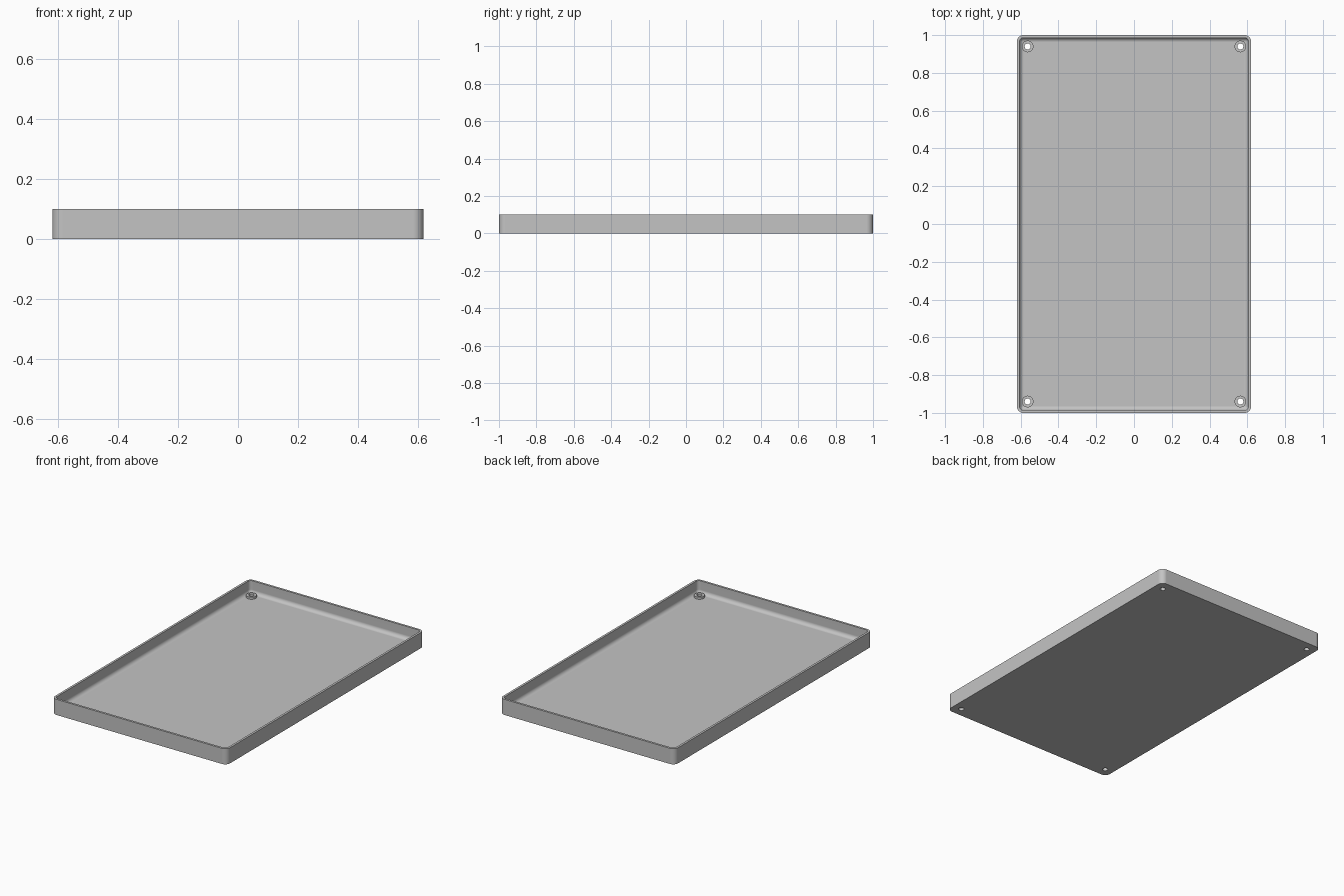
import bpy, bmesh, math

cube = bpy.data.objects.get("Cube")
if cube:
    bpy.data.objects.remove(cube, do_unlink=True)

HALF_X, HALF_Y, HEIGHT = 0.62, 1.0, 0.10
CORNER = 0.035        # outer corner radius
WALL = 0.014          # rim width
FLOOR = 0.02          # floor thickness
FILLET = 0.024        # curve between wall and floor
BOSS_X, BOSS_Y, BOSS_TOP = 0.563, 0.94, 0.034

grey = bpy.data.materials.new("plain grey")
grey.use_nodes = True
grey.diffuse_color = (0.55, 0.55, 0.55, 1)
grey.node_tree.nodes["Principled BSDF"].inputs["Base Color"].default_value = (0.55, 0.55, 0.55, 1)


def make_object(name, bm):
    bmesh.ops.recalc_face_normals(bm, faces=bm.faces)
    mesh = bpy.data.meshes.new(name)
    bm.to_mesh(mesh)
    bm.free()
    mesh.materials.append(grey)
    obj = bpy.data.objects.new(name, mesh)
    bpy.context.collection.objects.link(obj)
    return obj


def rounded_loop(bm, inset, z, steps=8):
    """Rounded rectangle, set in from the outer edge."""
    r = max(CORNER - inset, 0.006)
    cx, cy = HALF_X - inset - r, HALF_Y - inset - r
    loop = []
    for quarter, (sx, sy) in enumerate(((1, 1), (-1, 1), (-1, -1), (1, -1))):
        for i in range(steps + 1):
            a = (quarter + i / steps) * math.pi / 2
            loop.append(bm.verts.new((sx * cx + r * math.cos(a), sy * cy + r * math.sin(a), z)))
    return loop


def corner_cylinders(name, radius, bottom, top):
    """One upright cylinder at each screw position."""
    bm = bmesh.new()
    for sx in (-1, 1):
        for sy in (-1, 1):
            made = bmesh.ops.create_cone(bm, cap_ends=True, segments=32, radius1=radius,
                                         radius2=radius, depth=top - bottom)
            bmesh.ops.translate(bm, verts=made["verts"],
                                vec=(sx * BOSS_X, sy * BOSS_Y, (top + bottom) / 2))
    obj = make_object(name, bm)
    obj.hide_render = True
    return obj


# Tray shell: outside wall, rim, inside wall, fillet and floor
profile = [(0, 0), (0, HEIGHT), (WALL, HEIGHT)]
for i in range(9):
    a = i / 8 * math.pi / 2
    profile.append((WALL + FILLET * (1 - math.cos(a)), FLOOR + FILLET * (1 - math.sin(a))))
bm = bmesh.new()
loops = [rounded_loop(bm, inset, z) for inset, z in profile]
for low, high in zip(loops, loops[1:]):
    n = len(low)
    for i in range(n):
        j = (i + 1) % n
        bm.faces.new((low[i], low[j], high[j], high[i]))
bm.faces.new(loops[0])
bm.faces.new(loops[-1])
tray = make_object("tray", bm)

# Raised screw bosses, then holes through them and the floor
bosses = corner_cylinders("screw_bosses", 0.031, FLOOR / 2, BOSS_TOP)
drills = corner_cylinders("screw_hole_cutters", 0.016, -0.05, 0.2)
bpy.ops.object.select_all(action="DESELECT")
bpy.context.view_layer.objects.active = tray
tray.select_set(True)
for helper, operation in ((bosses, "UNION"), (drills, "DIFFERENCE")):
    mod = tray.modifiers.new(operation, "BOOLEAN")
    mod.object, mod.operation, mod.solver = helper, operation, "EXACT"
    bpy.ops.object.modifier_apply(modifier=mod.name)
    bpy.data.objects.remove(helper, do_unlink=True)

# Smooth curves, crisp edges and level flat faces
bpy.ops.object.shade_smooth_by_angle(angle=math.radians(30))
weighted = tray.modifiers.new("even shading", "WEIGHTED_NORMAL")
weighted.keep_sharp = True
